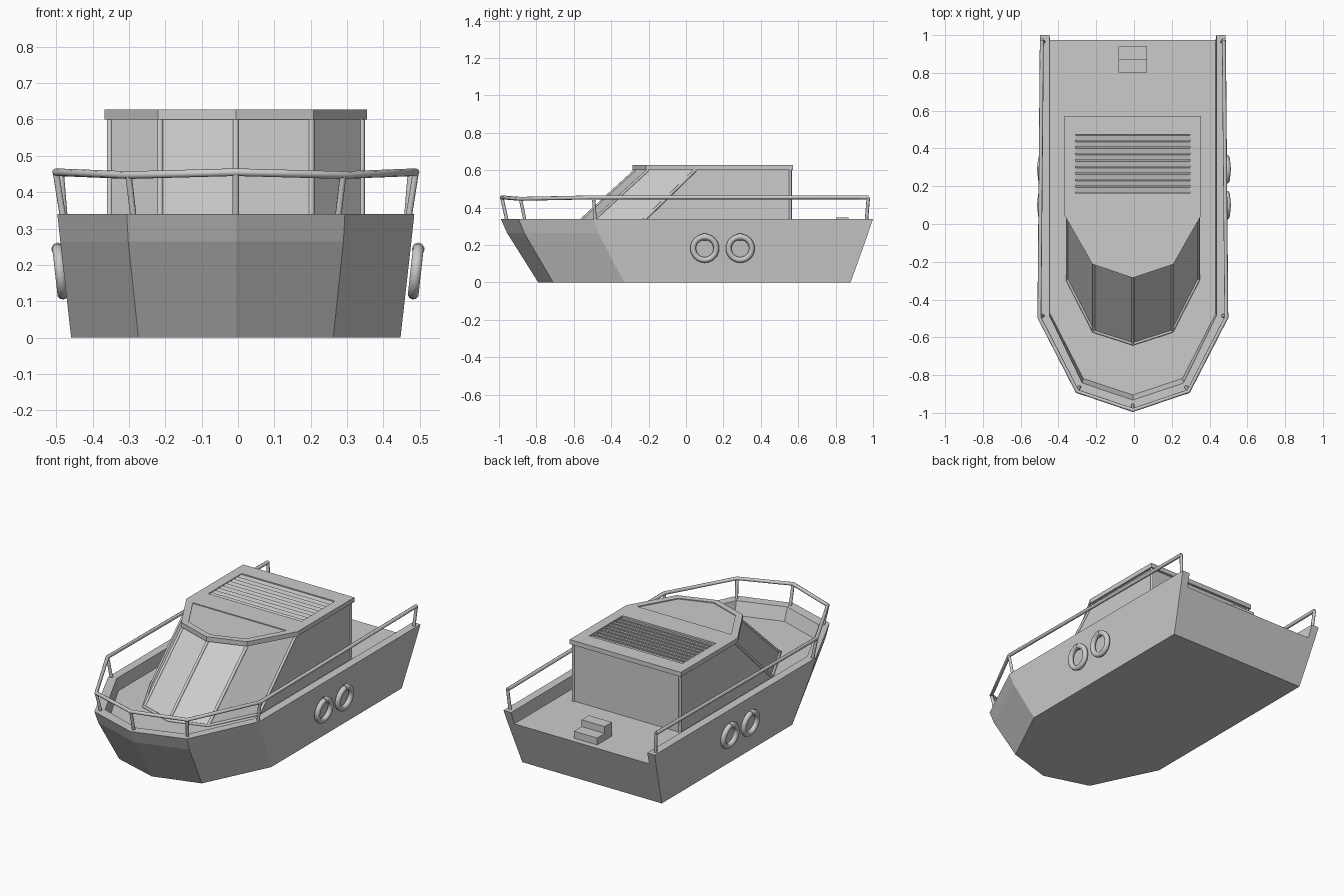
import bpy, bmesh, math
from mathutils import Matrix, Vector

cube = bpy.data.objects.get("Cube")
if cube:
    bpy.data.objects.remove(cube, do_unlink=True)

grey = bpy.data.materials.new("light_grey")
grey.use_nodes = True
colour = (0.6, 0.6, 0.6, 1)
grey.diffuse_color = colour
grey.node_tree.nodes["Principled BSDF"].inputs["Base Color"].default_value = colour

CX = -0.006   # centreline of the boat


def finish(name, bm):
    bmesh.ops.recalc_face_normals(bm, faces=bm.faces)
    me = bpy.data.meshes.new(name)
    bm.to_mesh(me)
    bm.free()
    me.materials.append(grey)
    ob = bpy.data.objects.new(name, me)
    bpy.context.collection.objects.link(ob)
    return ob


def mirror(half, z):
    """Right-to-left strip from a half outline that ends on the centreline."""
    right = [Vector((CX - x, y, z)) for x, y in half]
    left = [Vector((CX + x, y, z)) for x, y in reversed(half[:-1])]
    return right + left


def loft(name, rings, closed=True):
    """Skin stacked loops and cap both ends."""
    bm = bmesh.new()
    vs = [[bm.verts.new(p) for p in r] for r in rings]
    n = len(vs[0])
    for a, b in zip(vs, vs[1:]):
        for i in range(n if closed else n - 1):
            j = (i + 1) % n
            bm.faces.new((a[i], a[j], b[j], b[i]))
    bm.faces.new(vs[0])
    bm.faces.new(vs[-1])
    if not closed:
        # transom and the two bulwark ends
        b, m, t, i, d = vs
        bm.faces.new((b[0], m[0], d[0], d[-1], m[-1], b[-1]))
        for k in (0, -1):
            bm.faces.new((m[k], t[k], i[k], d[k]))
    return finish(name, bm)


def box(name, lo, hi, tilt=0):
    bm = bmesh.new()
    lo, hi = Vector(lo), Vector(hi)
    size = hi - lo
    mat = (Matrix.Translation((lo + hi) / 2) @ Matrix.Rotation(tilt, 4, 'X')
           @ Matrix.Diagonal((*size, 1)))
    bmesh.ops.create_cube(bm, size=1, matrix=mat)
    return finish(name, bm)


def tube(name, points, radius):
    cu = bpy.data.curves.new(name, 'CURVE')
    cu.dimensions = '3D'
    cu.bevel_depth = radius
    cu.bevel_resolution = 2
    cu.use_fill_caps = True
    sp = cu.splines.new('POLY')
    sp.points.add(len(points) - 1)
    for p, co in zip(sp.points, points):
        p.co = (*co, 1)
    cu.materials.append(grey)
    ob = bpy.data.objects.new(name, cu)
    bpy.context.collection.objects.link(ob)
    bpy.ops.object.select_all(action='DESELECT')
    ob.select_set(True)
    bpy.context.view_layer.objects.active = ob
    bpy.ops.object.convert(target='MESH')
    ob = bpy.context.object
    bpy.ops.object.shade_smooth_by_angle(angle=math.radians(50))
    return ob


def cut(target, cutter):
    cutter.hide_render = True
    mod = target.modifiers.new("recess", 'BOOLEAN')
    mod.object = cutter
    mod.solver = 'EXACT'
    bpy.context.view_layer.objects.active = target
    bpy.ops.object.modifier_apply(modifier=mod.name)
    bpy.data.objects.remove(cutter, do_unlink=True)


# Hull with a knuckle at deck level, bulwarks and an open stern
DECK, RIM = 0.265, 0.34
bottom = [(0.453, 0.88), (0.453, -0.33), (0.268, -0.71), (0, -0.79)]
knuckle = [(0.483, 0.975), (0.483, -0.47), (0.296, -0.865), (0, -0.957)]
rim = [(0.491, 1.0), (0.491, -0.495), (0.3, -0.895), (0, -0.99)]
inner_rim = [(0.442, 1.0), (0.442, -0.485), (0.268, -0.842), (0, -0.932)]
deck_edge = [(0.438, 0.975), (0.438, -0.475), (0.262, -0.818), (0, -0.905)]
loft("hull", [mirror(bottom, 0), mirror(knuckle, DECK), mirror(rim, RIM),
              mirror(inner_rim, RIM), mirror(deck_edge, DECK)], closed=False)

# Cabin with a raked, faceted windscreen
ROOF, TOP = 0.6, 0.627
cabin_base = [(0.347, 0.558), (0.347, -0.295), (0.208, -0.568), (0, -0.635)]
cabin_top = [(0.347, 0.558), (0.347, 0.05), (0.208, -0.203), (0, -0.27)]
base_ring, top_ring = mirror(cabin_base, DECK), mirror(cabin_top, ROOF)
loft("cabin_walls", [base_ring, top_ring])
for i, (a, b) in enumerate(zip(base_ring, top_ring)):
    tube(f"cabin_post_{i}", [a, b], 0.008)
tube("windscreen_sill", [p + Vector((0, 0, 0.004)) for p in base_ring[1:-1]], 0.008)

# Roof slab with a recessed front panel and a vent well
roof_edge = [(0.361, 0.572), (0.361, 0.045), (0.214, -0.213), (0, -0.285)]
roof = loft("roof", [mirror(roof_edge, ROOF), mirror(roof_edge, TOP)])
panel = [(0.305, 0.025), (0.185, -0.185), (0, -0.25)]
cut(roof, loft("panel_cutter", [mirror(panel, TOP - 0.005), mirror(panel, TOP + 0.03)]))
VX, V0, V1 = 0.303, 0.165, 0.475
cut(roof, box("vent_cutter", (CX - VX, V0, TOP - 0.018), (CX + VX, V1, TOP + 0.03)))

# Roof vent slats
SLATS = 9
pitch = (V1 - V0) / SLATS
for i in range(SLATS):
    y = V0 + pitch * i
    box(f"vent_slat_{i}", (CX - VX, y + 0.003, TOP - 0.012),
        (CX + VX, y + pitch - 0.005, TOP - 0.006), math.radians(12))

# Guard rail following the rim, on leaning posts
stations = [((0.472, 0.965), (0.482, 0.975), 0.455), ((0.476, -0.485), (0.495, -0.495), 0.455),
            ((0.282, -0.862), (0.295, -0.885), 0.447), ((0, -0.958), (0, -0.985), 0.455)]
rail = [Vector((CX + s * t[0], t[1], z)) for s, order in ((-1, stations), (1, stations[-2::-1]))
        for _, t, z in order]
feet = mirror([f for f, _, _ in stations], RIM - 0.005)
tube("guard_rail", rail, 0.0105)
for i, (a, b) in enumerate(zip(feet, rail)):
    tube(f"rail_post_{i}", [a, b], 0.009)

# Ring fenders on both sides, each with a band at the top
lean = math.atan2(0.038, RIM)
for side, label in ((-1, "right"), (1, "left")):
    for i, y in enumerate((0.1, 0.29)):
        rot = Matrix.Rotation(side * (math.pi / 2 + lean), 4, 'Y')
        place = Matrix.Translation((side * 0.489, y, 0.182)) @ rot
        bpy.ops.mesh.primitive_torus_add(major_segments=24, minor_segments=10,
                                         major_radius=0.062, minor_radius=0.0155)
        ring = bpy.context.object
        ring.name = f"{label}_ring_fender_{i}"
        ring.data.transform(place)
        ring.data.materials.append(grey)
        bpy.ops.object.shade_smooth_by_angle(angle=math.radians(50))
        # the band is a short thicker sleeve around the ring
        up = Vector((side * math.sin(lean), 0, math.cos(lean)))
        top = place.translation + up * 0.062
        tube(f"{label}_fender_band_{i}", [top - Vector((0, 0.012, 0)),
                                          top + Vector((0, 0.012, 0))], 0.018)

# Stern steps
box("upper_step", (CX - 0.075, 0.802, DECK), (CX + 0.075, 0.87, 0.346))
box("lower_step", (CX - 0.075, 0.87, DECK), (CX + 0.075, 0.94, 0.306))
